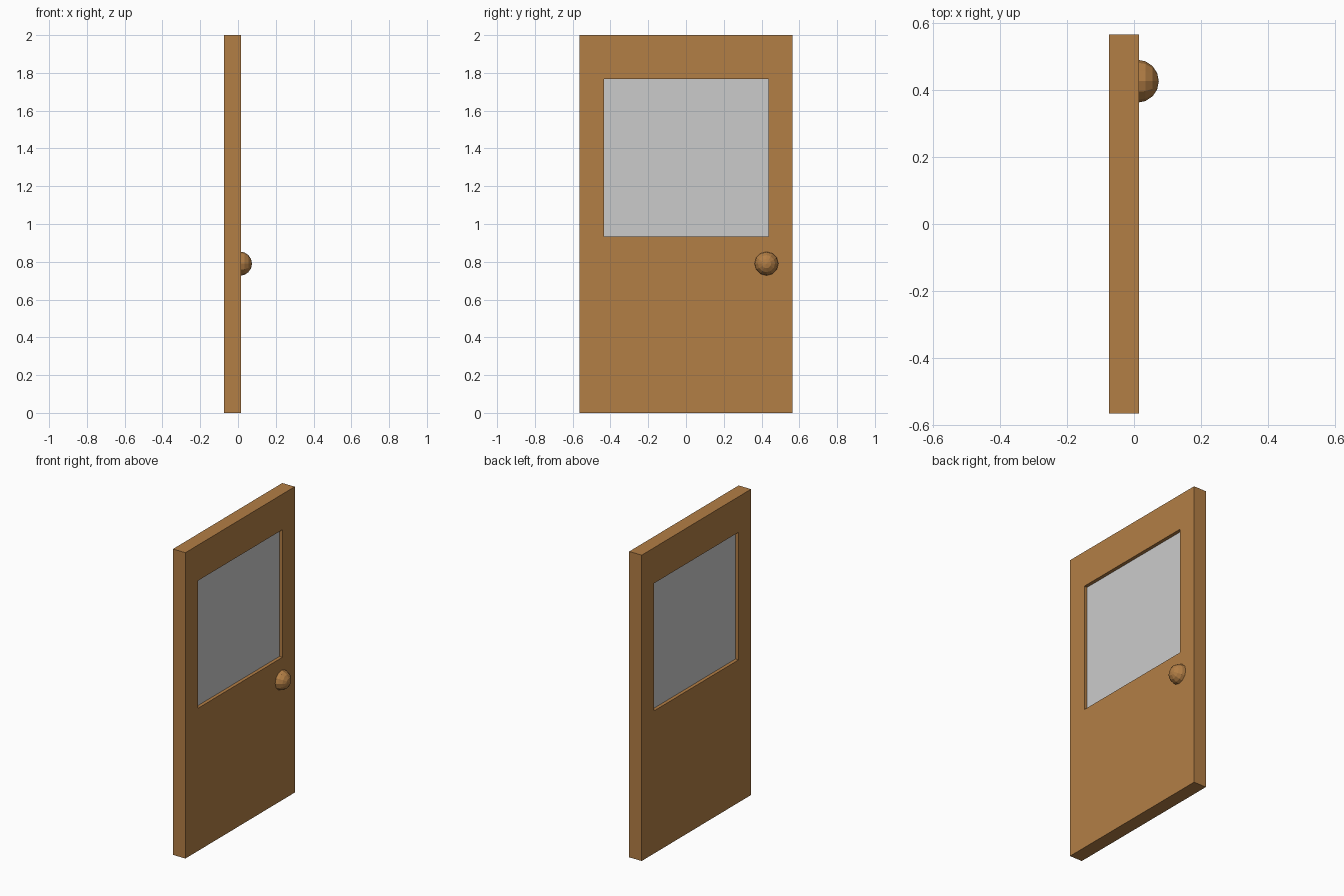
import bpy
from math import pi

if "Cube" in bpy.data.objects:
    bpy.data.objects.remove(bpy.data.objects["Cube"])

wood = bpy.data.materials.new("wood")
wood.diffuse_color = (0.45, 0.21, 0.06, 1)
wood.use_nodes = True
wood.node_tree.nodes["Principled BSDF"].inputs["Base Color"].default_value = wood.diffuse_color


def box(name, lo, hi):
    mid = [(a + b) / 2 for a, b in zip(lo, hi)]
    bpy.ops.mesh.primitive_cube_add(size=1, location=mid)
    ob = bpy.context.object
    ob.name = name
    ob.scale = [b - a for a, b in zip(lo, hi)]
    bpy.ops.object.transform_apply(location=False, rotation=False, scale=True)
    return ob


# Door slab with a window opening cut through it
door = box("door_panel", (-0.075, -0.565, 0), (0.015, 0.565, 2))
door.data.materials.append(wood)
cutter = box("window_cutter", (-0.2, -0.435, 0.933), (0.2, 0.438, 1.767))
cutter.hide_render = True
cut = door.modifiers.new("window_opening", 'BOOLEAN')
cut.operation = 'DIFFERENCE'
cut.solver = 'EXACT'
cut.object = cutter
bpy.context.view_layer.objects.active = door
bpy.ops.object.modifier_apply(modifier=cut.name)
bpy.data.objects.remove(cutter)

# Window pane, recessed on both sides
box("window_pane", (-0.053, -0.435, 0.933), (-0.007, 0.438, 1.767))

# Faceted round knob on the +x side, half sunk into the door
bpy.ops.mesh.primitive_uv_sphere_add(segments=12, ring_count=8, radius=0.064,
                                     location=(0.01, 0.426, 0.79),
                                     rotation=(0, pi / 2, 0))
knob = bpy.context.object
knob.name = "door_knob"
knob.data.materials.append(wood)
